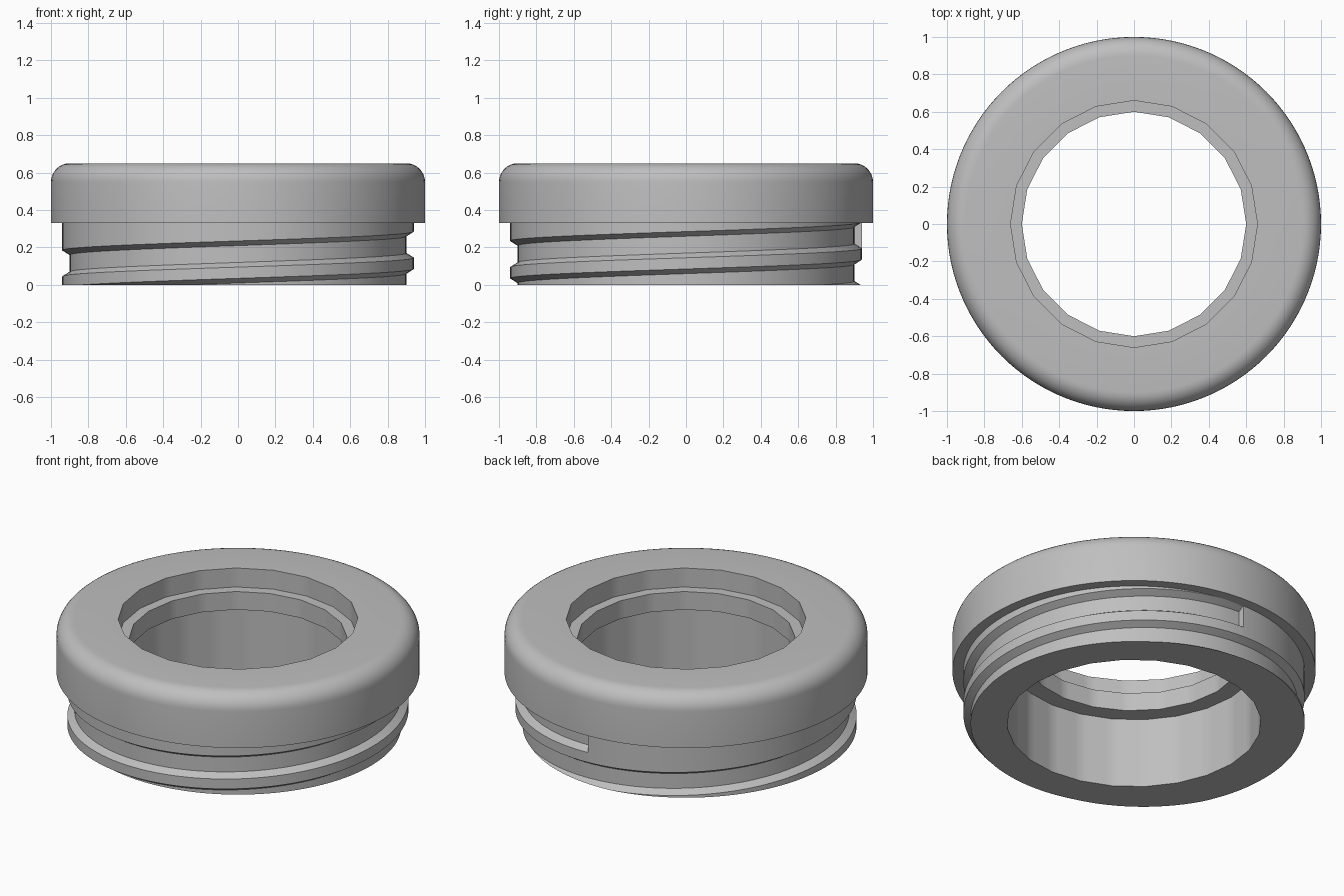
import bpy, bmesh
from math import pi, sin, cos, tau, radians

cube = bpy.data.objects.get("Cube")
if cube:
    bpy.data.objects.remove(cube)

COLUMNS = 120
SLEEVE_TOP, CAP_TOP = 0.33, 0.65
CREST, ROOT = 0.94, 0.90      # thread radii
PITCH = 0.2
FILLET = 0.1

grey = bpy.data.materials.new("plain grey")
grey.use_nodes = True
grey.diffuse_color = (0.52, 0.52, 0.52, 1)
grey.node_tree.nodes["Principled BSDF"].inputs["Base Color"].default_value = grey.diffuse_color


def faceted(radius, sides, angle):
    """Radius of a regular polygon with the given number of sides."""
    step = tau / sides
    return radius * cos(step / 2) / cos(angle % step - step / 2)


def thread_radius(z, centres):
    """Trapezoid groove: flat floor with sloping flanks."""
    offset = min(abs(z - c) for c in centres)
    t = min(max((offset - 0.045) / 0.025, 0), 1)
    return ROOT + (CREST - ROOT) * t


def section(angle, turn):
    """Closed (radius, height) outline of the ring at one angle."""
    # stepped bore
    points = [(faceted(r, n, angle), z) for r, n, z in (
        (0.70, 24, 0), (0.70, 24, 0.425), (0.60, 20, 0.425),
        (0.60, 20, 0.535), (0.66, 20, 0.535), (0.66, 20, CAP_TOP))]
    # rounded cap rim
    for i in range(9):
        a = pi / 2 * i / 8
        points.append((1 - FILLET + FILLET * sin(a), CAP_TOP - FILLET + FILLET * cos(a)))
    points += [(1, SLEEVE_TOP)]
    # threaded sleeve, from the cap down to the base
    top = 0.265 - PITCH * (1 - turn)
    centres = (top, top - PITCH)
    heights = [SLEEVE_TOP]
    heights += [c + d for c in centres for d in (0.07, 0.045, -0.045, -0.07)]
    heights.append(0)
    for z in heights:
        z = min(max(z, 0), SLEEVE_TOP)
        points.append((thread_radius(z, centres), z))
    return points


bm = bmesh.new()
columns = []
for i in range(COLUMNS + 1):
    angle = pi / 2 + tau * i / COLUMNS
    columns.append([bm.verts.new((r * cos(angle), r * sin(angle), z))
                    for r, z in section(angle, i / COLUMNS)])
for a, b in zip(columns, columns[1:]):
    for j in range(len(a)):
        k = (j + 1) % len(a)
        bm.faces.new((a[j], b[j], b[k], a[k]))

# wall that closes the upper end of the groove
first_sleeve = len(columns[0]) - 10
last = columns[-1]
bm.faces.new([columns[0][first_sleeve]] + last[first_sleeve + 1:first_sleeve + 5])

bmesh.ops.remove_doubles(bm, verts=bm.verts[:], dist=0.0001)
bmesh.ops.dissolve_degenerate(bm, edges=bm.edges[:], dist=0.0001)
bmesh.ops.recalc_face_normals(bm, faces=bm.faces[:])

mesh = bpy.data.meshes.new("threaded_ring_cap")
bm.to_mesh(mesh)
bm.free()
mesh.materials.append(grey)
ring = bpy.data.objects.new("threaded_ring_cap", mesh)
bpy.context.collection.objects.link(ring)
bpy.ops.object.select_all(action='DESELECT')
ring.select_set(True)
bpy.context.view_layer.objects.active = ring
bpy.ops.object.shade_smooth_by_angle(angle=radians(25))
